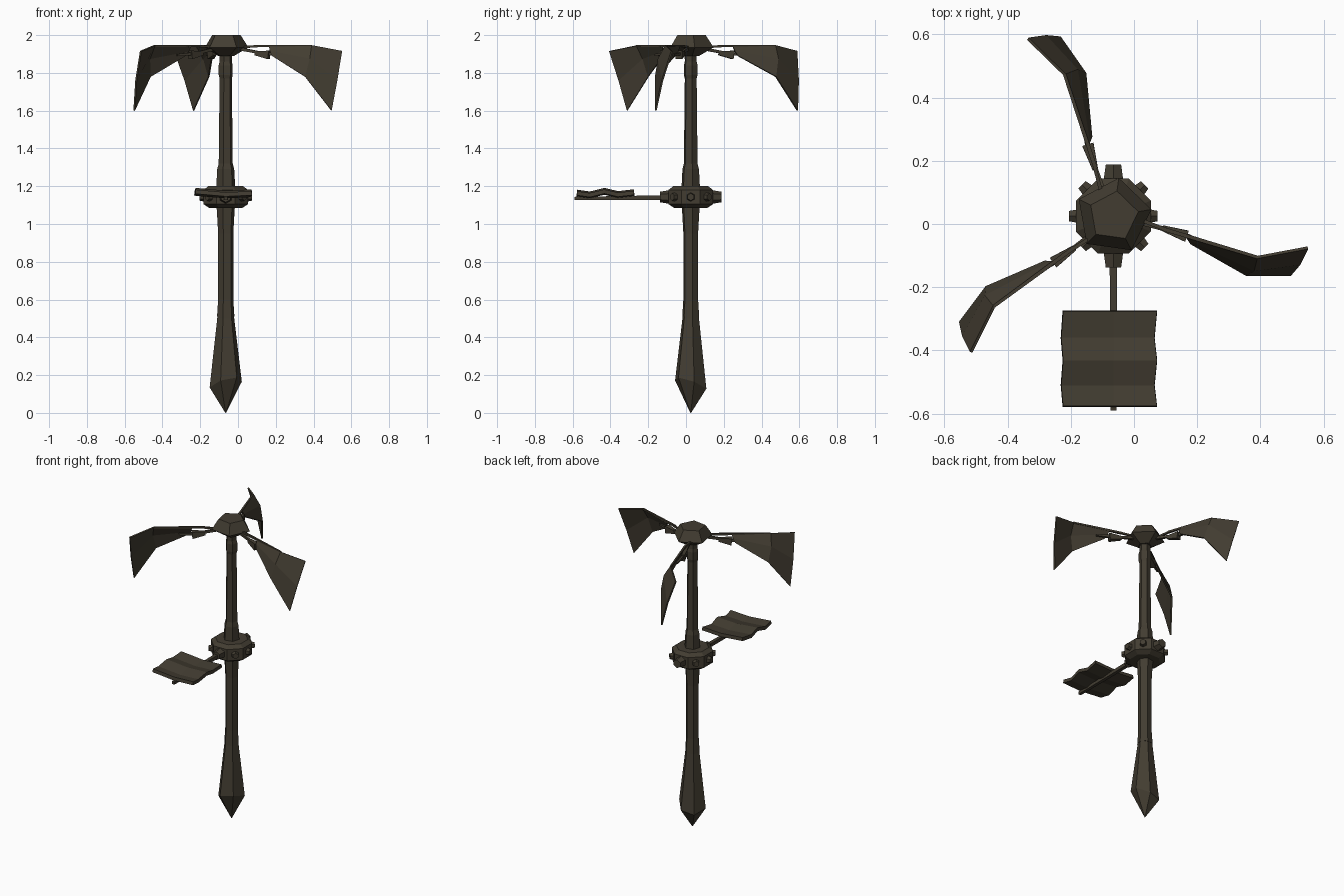
import bpy, bmesh, math
from mathutils import Vector, Matrix

cube = bpy.data.objects.get("Cube")
if cube:
    bpy.data.objects.remove(cube, do_unlink=True)

CX, CY = -0.065, 0.025          # pole axis
AXIS = Vector((CX, CY, 0))

mat = bpy.data.materials.new("weathered dark brown")
mat.use_nodes = True
mat.diffuse_color = (0.055, 0.046, 0.031, 1)
mat.node_tree.nodes["Principled BSDF"].inputs["Base Color"].default_value = mat.diffuse_color


def make(name, bm):
    bmesh.ops.recalc_face_normals(bm, faces=bm.faces)
    mesh = bpy.data.meshes.new(name)
    bm.to_mesh(mesh)
    bm.free()
    mesh.materials.append(mat)
    obj = bpy.data.objects.new(name, mesh)
    bpy.context.collection.objects.link(obj)
    return obj


def lathe(name, profile, sides, turn=0.0, rim_tilt=None):
    """Stack of polygon rings (z, radius) around the pole axis."""
    bm = bmesh.new()
    rings = []
    for i, (z, r) in enumerate(profile):
        ring = []
        for k in range(sides):
            a = math.radians(turn) + k * math.tau / sides
            c, s = math.cos(a), math.sin(a)
            dz = rim_tilt[1] * c + rim_tilt[2] * s if rim_tilt and rim_tilt[0] == i else 0
            ring.append(bm.verts.new((CX + r * c, CY + r * s, z + dz)))
        rings.append(ring)
    for lo, hi in zip(rings, rings[1:]):
        for k in range(sides):
            n = (k + 1) % sides
            bm.faces.new((lo[k], lo[n], hi[n], hi[k]))
    bm.faces.new(rings[0])
    bm.faces.new(rings[-1])
    return make(name, bm)


def strut(name, a, b, ra, rb, sides=4, spin=45, squash=1.0):
    """Tapered bar between two points."""
    a, b = Vector(a), Vector(b)
    bm = bmesh.new()
    bmesh.ops.create_cone(bm, cap_ends=True, segments=sides, radius1=ra, radius2=rb,
                          depth=(b - a).length)
    turn = (b - a).to_track_quat('Z', 'Y').to_matrix().to_4x4()
    bm.transform(Matrix.Translation((a + b) / 2) @ turn
                 @ Matrix.Diagonal((squash, 1, 1, 1))
                 @ Matrix.Rotation(math.radians(spin), 4, 'Z'))
    return make(name, bm)


def sheet(name, rows, thickness):
    """Thin panel from a grid of points."""
    bm = bmesh.new()
    grid = [[bm.verts.new(p) for p in row] for row in rows]
    for r0, r1 in zip(grid, grid[1:]):
        for j in range(len(r0) - 1):
            bm.faces.new((r0[j], r0[j + 1], r1[j + 1], r1[j]))
    obj = make(name, bm)
    mod = obj.modifiers.new("thickness", 'SOLIDIFY')
    mod.thickness = thickness
    mod.offset = 0
    return obj


# Pole: pointed foot, lower shaft and upper shaft
lathe("pointed_foot", [(0.0, 0.002), (0.15, 0.087), (0.5, 0.046), (0.58, 0.041)],
      6, 12, (1, 0.022, -0.03))
lathe("lower_shaft", [(0.51, 0.047), (0.6, 0.041), (0.95, 0.041), (1.02, 0.045), (1.1, 0.05)], 6, 12)
lathe("upper_shaft", [(1.18, 0.052), (1.29, 0.046), (1.32, 0.038), (1.77, 0.033),
                      (1.79, 0.038), (1.84, 0.038), (1.86, 0.033), (1.92, 0.034)], 6, 12)

# Five-sided cap
lathe("cap", [(1.89, 0.045), (1.935, 0.122), (2.0, 0.08)], 5, 10)

# Collar ring with bolts on each flat
lathe("collar_ring", [(1.085, 0.095), (1.105, 0.128), (1.18, 0.128), (1.2, 0.1)], 8, 22.5)
for k in range(8):
    a = k * math.tau / 8
    d = Vector((math.cos(a), math.sin(a), 0))
    big = k in (2, 6)
    base = AXIS + Vector((0, 0, 1.143))
    strut("collar_bolt", base + d * 0.1, base + d * (0.163 if big else 0.14),
          0.038 if big else 0.027, 0.028 if big else 0.019, 6, 0)

# Side shelf: arm under a wavy plate
strut("shelf_arm", (CX, -0.11, 1.14), (CX, -0.59, 1.135), 0.017, 0.013)
wave = [(-0.275, 1.165), (-0.36, 1.155), (-0.432, 1.172), (-0.51, 1.153), (-0.577, 1.163)]
sheet("shelf_plate",
      [[(-0.225 - 0.006 * (i % 2), y, z + 0.008), (CX, y, z - 0.006), (0.073 - 0.008 * (i % 2), y, z)]
       for i, (y, z) in enumerate(wave)], 0.022)

# Three drooping vanes, each with a spar, hinge block and struts
vane_rows = [
    [(0.165, -0.035, 1.94), (0.17, -0.045, 1.915), (0.18, -0.06, 1.89)],
    [(0.39, -0.105, 1.945), (0.38, -0.145, 1.875), (0.355, -0.16, 1.78)],
    [(0.55, -0.075, 1.915), (0.525, -0.125, 1.76), (0.495, -0.16, 1.6)],
]
for angle in (0, 125, 233):
    parts = [
        sheet("vane", vane_rows, 0.009),
        strut("vane_spar", (0.09, -0.015, 1.942), (0.39, -0.105, 1.943), 0.009, 0.007),
        strut("vane_hinge_block", (0.09, -0.013, 1.905), (0.165, -0.038, 1.895), 0.016, 0.032,
              squash=0.8),
        strut("vane_hinge_tail", (0.16, -0.035, 1.9), (0.24, -0.067, 1.895), 0.012, 0.007),
        strut("vane_root_strut", (CX + 0.07, CY - 0.015, 1.928), (0.11, -0.02, 1.908), 0.012, 0.01),
        strut("vane_top_strut", (CX + 0.08, CY - 0.01, 1.935), (0.1, -0.017, 1.942), 0.008, 0.008),
    ]
    spin = (Matrix.Translation(AXIS) @ Matrix.Rotation(math.radians(angle), 4, 'Z')
            @ Matrix.Translation(-AXIS))
    for part in parts:
        part.data.transform(spin)
